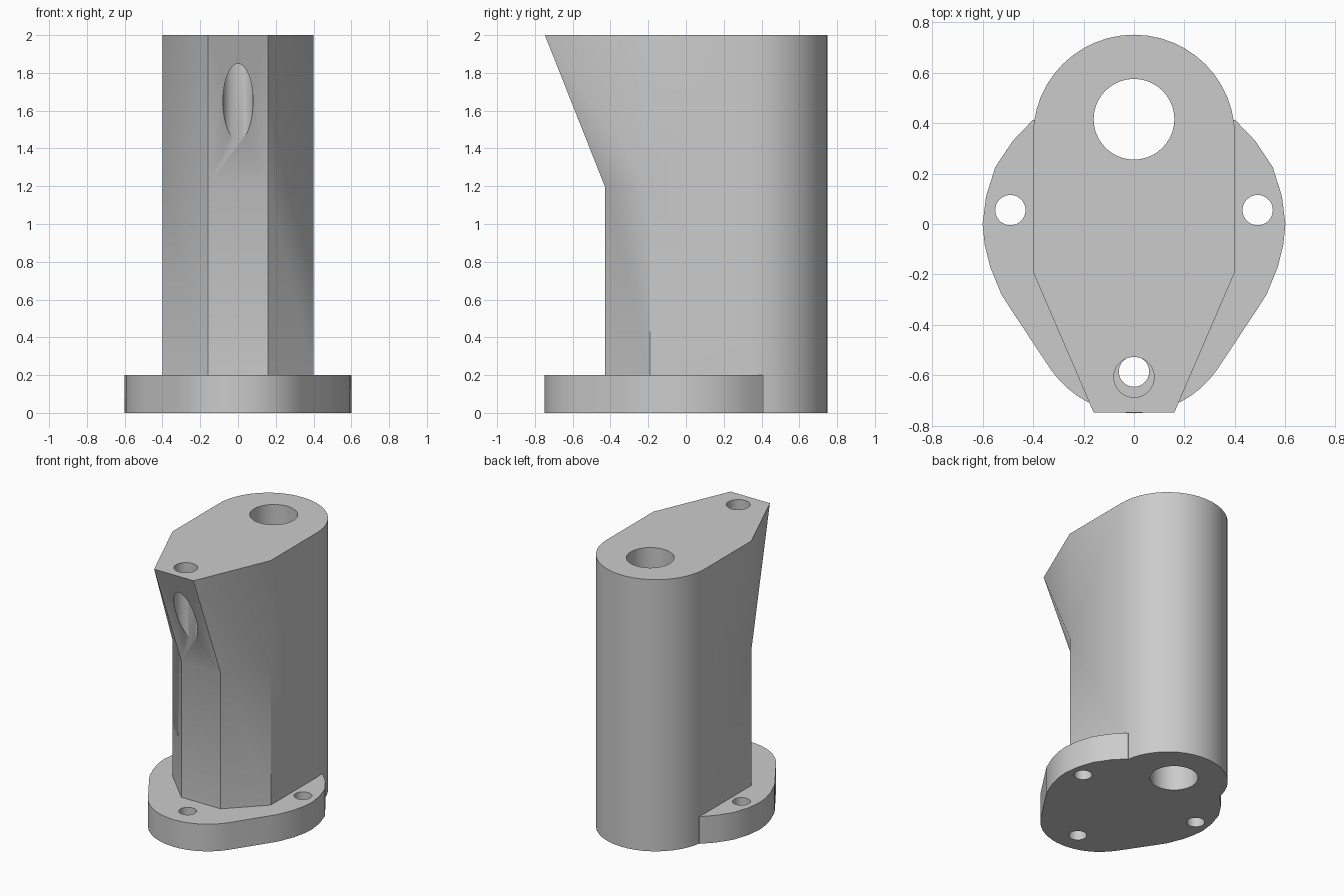
import bpy
import bmesh
from math import cos, sin, pi, radians

cube = bpy.data.objects.get("Cube")
if cube:
    bpy.data.objects.remove(cube, do_unlink=True)

grey = bpy.data.materials.new("plain grey")
grey.use_nodes = True
tone = (0.6, 0.6, 0.6, 1)
grey.diffuse_color = tone
grey.node_tree.nodes["Principled BSDF"].inputs["Base Color"].default_value = tone


def loft(name, rings, splits=None):
    """Join (outline, height) rings into a closed solid; splits sets quad diagonals."""
    bm = bmesh.new()
    loops = [[bm.verts.new((x, y, z)) for x, y in pts] for pts, z in rings]
    n = len(loops[0])
    for low, high in zip(loops, loops[1:]):
        for i in range(n):
            j = (i + 1) % n
            a, b, c, d = low[i], low[j], high[j], high[i]
            way = (splits or {}).get(i) if high is loops[-1] else None
            if way == "b-d":
                bm.faces.new((a, b, d))
                bm.faces.new((b, c, d))
            elif way == "a-c":
                bm.faces.new((a, b, c))
                bm.faces.new((a, c, d))
            else:
                bm.faces.new((a, b, c, d))
    bm.faces.new(loops[0][::-1])
    bm.faces.new(loops[-1])
    mesh = bpy.data.meshes.new(name)
    bm.to_mesh(mesh)
    bm.free()
    mesh.materials.append(grey)
    obj = bpy.data.objects.new(name, mesh)
    bpy.context.collection.objects.link(obj)
    return obj


def arc(cx, cy, r, start, end, steps):
    angles = [radians(start + (end - start) * i / steps) for i in range(steps + 1)]
    return [(cx + r * cos(a), cy + r * sin(a)) for a in angles]


def combine(target, other, operation):
    mod = target.modifiers.new("combine", "BOOLEAN")
    mod.operation = operation
    mod.solver = "EXACT"
    mod.object = other
    bpy.context.view_layer.objects.active = target
    bpy.ops.object.modifier_apply(modifier=mod.name)
    bpy.data.objects.remove(other, do_unlink=True)


def drill(target, x, y, r, z0, z1):
    circle = arc(x, y, r, 0, 360, 40)[:-1]
    combine(target, loft("drill", [(circle, z0), (circle, z1)]), "DIFFERENCE")


def column_section(front):
    return ([(-0.16, front), (0.16, front), (0.4, -0.19)]
            + arc(0, 0.35, 0.4, 0, 180, 24) + [(-0.4, -0.19)])


# Column with rounded back and overhanging nose
lower, upper = column_section(-0.43), column_section(-0.747)
column = loft("mounting_column", [(lower, 0), (lower, 1.2), (upper, 2)],
              {1: "b-d", len(lower) - 1: "a-c"})

# Flange: side bulge tapering to a rounded front
side = [(0.49, -0.335), (0.525, -0.28), (0.57, -0.17), (0.592, -0.08), (0.6, 0),
        (0.586, 0.11), (0.55, 0.225), (0.48, 0.33), (0.4, 0.413)]
outline = (arc(0, -0.35, 0.4, -145, -35, 16) + side
           + [(-x, y) for x, y in reversed(side)])
combine(column, loft("flange", [(outline, 0), (outline, 0.2)]), "UNION")

# Main bore, bolt holes and slanting-face bore
drill(column, 0, 0.415, 0.16, -0.2, 2.2)
for x, y in ((-0.49, 0.055), (0.49, 0.055), (0, -0.585)):
    drill(column, x, y, 0.06, -0.2, 0.4)
drill(column, 0, -0.607, 0.08, 1.0, 2.2)

bpy.ops.object.select_all(action="DESELECT")
column.select_set(True)
bpy.context.view_layer.objects.active = column
bpy.ops.object.shade_smooth_by_angle(angle=pi / 6)
